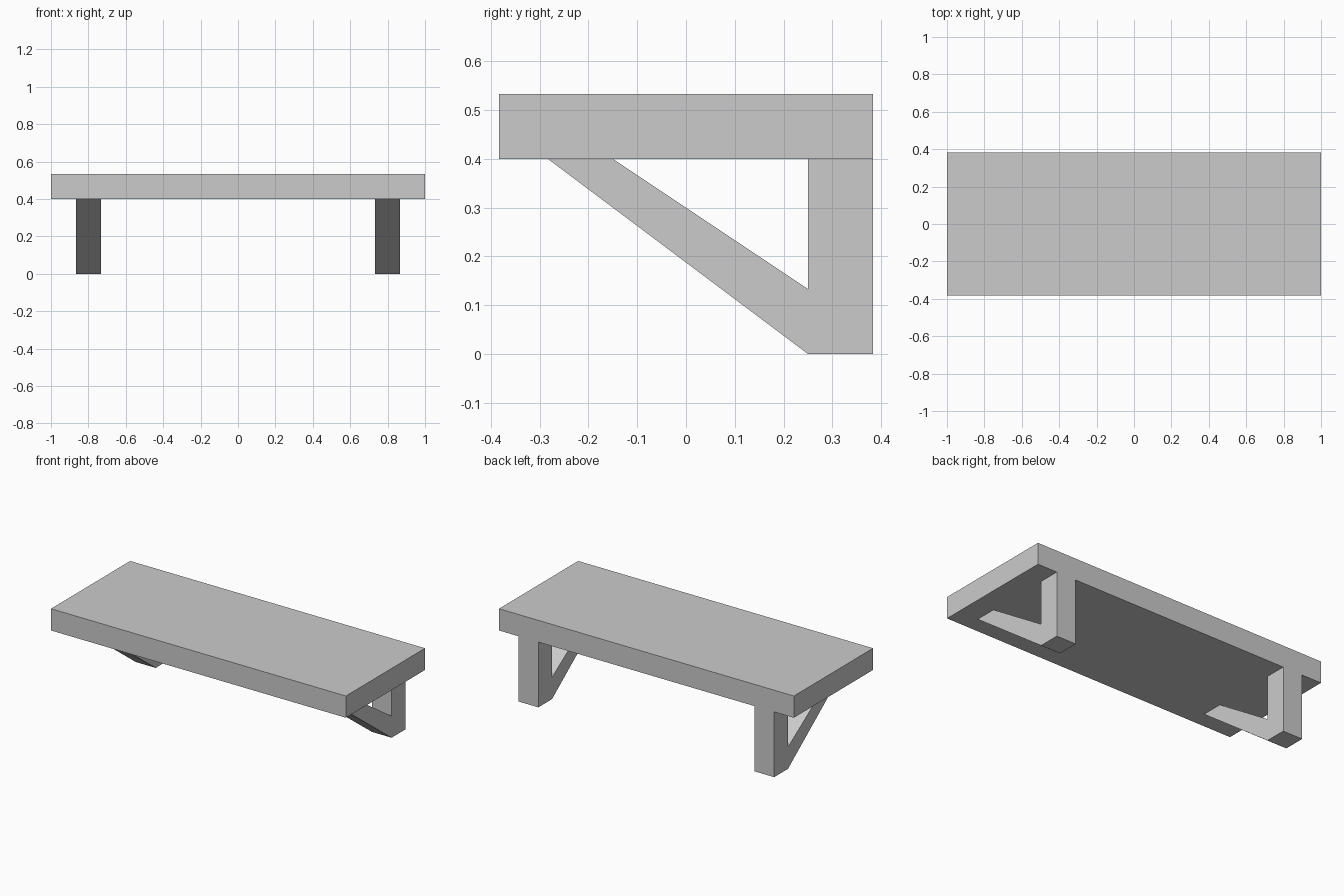
import bpy
import bmesh
from mathutils import Vector

cube = bpy.data.objects.get("Cube")
if cube:
    bpy.data.objects.remove(cube, do_unlink=True)

U = 1 / 15           # base module; all sizes are multiples of it
DEPTH = 5.75 * U     # half depth of the shelf
UNDERSIDE = 6 * U    # height of the shelf's lower face

grey = bpy.data.materials.new("light grey")
grey.use_nodes = True
grey.diffuse_color = (0.6, 0.6, 0.6, 1)
grey.node_tree.nodes["Principled BSDF"].inputs["Base Color"].default_value = grey.diffuse_color


def extruded_part(name, profile, x_min, x_max):
    """Extrude a closed (y, z) profile along x into a solid."""
    bm = bmesh.new()
    face = bm.faces.new([bm.verts.new((x_min, y, z)) for y, z in profile])
    extruded = bmesh.ops.extrude_face_region(bm, geom=[face], use_keep_orig=True)
    verts = [v for v in extruded["geom"] if isinstance(v, bmesh.types.BMVert)]
    bmesh.ops.translate(bm, verts=verts, vec=Vector((x_max - x_min, 0, 0)))
    bmesh.ops.recalc_face_normals(bm, faces=bm.faces)
    mesh = bpy.data.meshes.new(name)
    bm.to_mesh(mesh)
    bm.free()
    mesh.materials.append(grey)
    part = bpy.data.objects.new(name, mesh)
    bpy.context.collection.objects.link(part)
    return part


# Shelf board
extruded_part("shelf_board", [
    (-DEPTH, UNDERSIDE), (DEPTH, UNDERSIDE),
    (DEPTH, 8 * U), (-DEPTH, 8 * U)], -1, 1)

# Brackets: an upright at the back with a diagonal brace to the front
inner = DEPTH - 2 * U
bracket = [
    (DEPTH, 0), (DEPTH, UNDERSIDE), (inner, UNDERSIDE), (inner, 2 * U),
    (inner - 6 * U, UNDERSIDE), (inner - 8 * U, UNDERSIDE), (inner, 0)]
for side, centre in (("left", 12 * U), ("right", -12 * U)):
    extruded_part(side + "_bracket", bracket, centre - U, centre + U)
